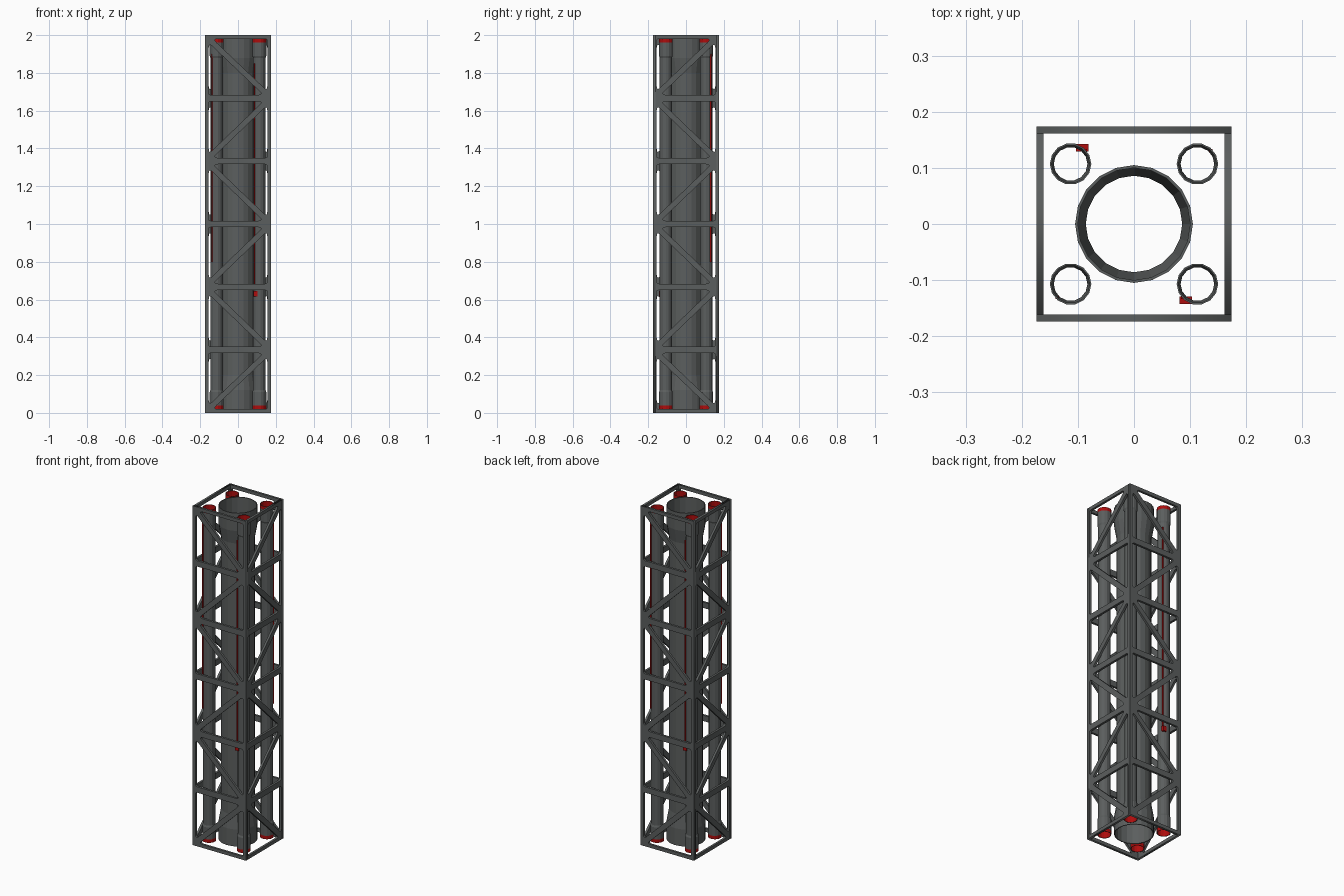
import bpy, bmesh, math
from mathutils import Vector, Matrix

if "Cube" in bpy.data.objects:
    bpy.data.objects.remove(bpy.data.objects["Cube"])


def material(name, rgb):
    m = bpy.data.materials.new(name)
    m.diffuse_color = (*rgb, 1)
    m.use_nodes = True
    m.node_tree.nodes["Principled BSDF"].inputs["Base Color"].default_value = m.diffuse_color
    return m


GREY = material("dark_grey", (0.105, 0.113, 0.112))
RED = material("red", (0.42, 0.004, 0.004))
HALF, THICK, BAY = 0.174, 0.013, 2 / 6


def rounded(corners, r=0.011, steps=4):
    """Polygon with filleted corners."""
    pts, n = [], len(corners)
    for i in range(n):
        p = Vector(corners[i])
        a = (Vector(corners[i - 1]) - p).normalized()
        b = (Vector(corners[(i + 1) % n]) - p).normalized()
        t = r / math.tan(a.angle(b) / 2)
        for k in range(steps + 1):
            s = k / steps
            pts.append(p + a * t * (1 - s) ** 2 + b * t * s ** 2)
    return pts


def add_spline(curve, pts):
    sp = curve.splines.new('POLY')
    sp.points.add(len(pts) - 1)
    for q, p in zip(sp.points, pts):
        q.co = (p[0], p[1], 0, 1)
    sp.use_cyclic_u = True


def truss_panel(name, angle, flip, half):
    """Flat plate with two rounded triangular windows per bay."""
    cu = bpy.data.curves.new(name, 'CURVE')
    cu.dimensions, cu.fill_mode = '2D', 'BOTH'
    cu.extrude = THICK / 2
    add_spline(cu, [(-half, 0), (half, 0), (half, 2), (-half, 2)])
    w, d = 0.155, 0.021
    for i in range(6):
        lo = i * BAY + (0.02 if i == 0 else 0.017)
        hi = (i + 1) * BAY - (0.02 if i == 5 else 0.017)
        # diagonal runs from the left node to the right node
        left, right = (lo, hi) if i % 2 == 0 else (hi, lo)
        s = 1 if right > left else -1
        for tri in ([(-w, right), (w - d, right), (-w, left + s * d)],
                    [(w, left), (-w + d, left), (w, right - s * d)]):
            add_spline(cu, rounded([(flip * x, z) for x, z in tri]))
    cu.materials.append(GREY)
    ob = bpy.data.objects.new(name, cu)
    bpy.context.collection.objects.link(ob)
    ob.matrix_world = (Matrix.Rotation(angle, 4, 'Z')
                       @ Matrix.Translation((0, -HALF + THICK / 2, 0))
                       @ Matrix.Rotation(math.pi / 2, 4, 'X'))
    bpy.ops.object.select_all(action='DESELECT')
    ob.select_set(True)
    bpy.context.view_layer.objects.active = ob
    bpy.ops.object.convert(target='MESH')


def tube(name, profile, sides, loc, is_red=None):
    """Revolve a closed (radius, height) profile; is_red(height) picks the bands."""
    bm = bmesh.new()
    rings = [[bm.verts.new((r * math.cos(2 * math.pi * k / sides),
                            r * math.sin(2 * math.pi * k / sides), z))
              for k in range(sides)] for r, z in profile]
    for i, a in enumerate(rings):
        b = rings[(i + 1) % len(rings)]
        for k in range(sides):
            j = (k + 1) % sides
            f = bm.faces.new((a[k], a[j], b[j], b[k]))
            z0, z1 = a[0].co.z, b[0].co.z
            if is_red and abs(z1 - z0) > 0.001 and is_red((z0 + z1) / 2):
                f.material_index = 1
    bmesh.ops.recalc_face_normals(bm, faces=bm.faces)
    me = bpy.data.meshes.new(name)
    bm.to_mesh(me)
    bm.free()
    me.materials.append(GREY)
    me.materials.append(RED)
    ob = bpy.data.objects.new(name, me)
    ob.location = loc
    bpy.context.collection.objects.link(ob)


def box(name, centre, size, mat):
    bm = bmesh.new()
    bmesh.ops.create_cube(bm, size=1)
    bmesh.ops.scale(bm, vec=size, verts=bm.verts)
    me = bpy.data.meshes.new(name)
    bm.to_mesh(me)
    bm.free()
    me.materials.append(mat)
    ob = bpy.data.objects.new(name, me)
    ob.location = centre
    bpy.context.collection.objects.link(ob)


# lattice walls: neighbouring walls mirror each other at the corners
for k, side in enumerate(("front", "right", "back", "left")):
    truss_panel(side + "_truss", k * math.pi / 2, 1 if k % 2 == 0 else -1,
                HALF if k % 2 == 0 else HALF - THICK)

# wide centre pipe with flared collars
outer = [(0.105, 0.02), (0.105, 0.12), (0.091, 0.2),
         (0.091, 1.8), (0.105, 1.88), (0.105, 1.985)]
inner = [(r - 0.005, z) for r, z in reversed(outer)]
tube("centre_pipe", outer + inner, 20, (0, 0, 0))

# four thin corner pipes with red-lipped collars
outer = [(0.037, 0.02), (0.037, 0.04), (0.037, 0.11), (0.033, 0.12),
         (0.033, 1.88), (0.037, 1.89), (0.037, 1.962), (0.037, 1.982)]
inner = [(0.034, 1.982), (0.034, 1.92), (0.03, 1.88),
         (0.03, 0.12), (0.034, 0.08), (0.034, 0.02)]
for sx in (-1, 1):
    for sy in (-1, 1):
        side = ("back" if sy > 0 else "front") + ("_right" if sx > 0 else "_left")
        tube(side + "_pipe", outer + inner, 14, (0.113 * sx, 0.107 * sy, 0),
             lambda z: z > 1.945 or z < 0.055)

# thin red lines with small valves on two of the pipes
for s, side in ((1, "front_right"), (-1, "back_left")):
    box(side + "_red_line", (0.087 * s, -0.131 * s, 1.25), (0.006, 0.006, 1.2), RED)
    box(side + "_valve", (0.092 * s, -0.136 * s, 0.63), (0.022, 0.014, 0.03), RED)
    box(side + "_side_line", (0.137 * s, 0.131 * s, 1.35), (0.006, 0.006, 1.1), RED)
